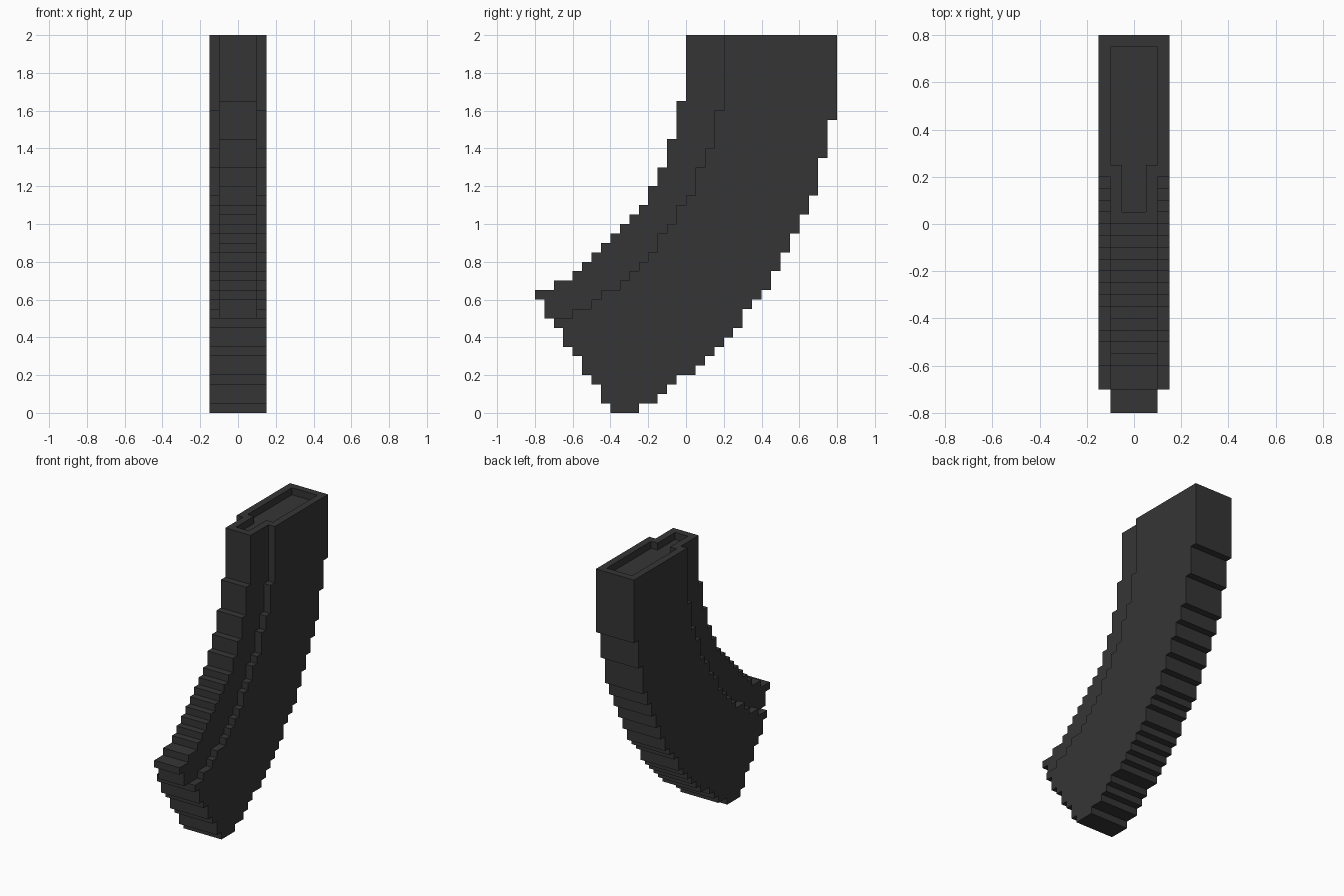
import bpy
import bmesh

if "Cube" in bpy.data.objects:
    bpy.data.objects.remove(bpy.data.objects["Cube"], do_unlink=True)

U = 0.05  # block size: every step below is a whole number of blocks

charcoal = bpy.data.materials.new("charcoal")
charcoal.use_nodes = True
COLOUR = (0.036, 0.036, 0.036, 1.0)
charcoal.diffuse_color = COLOUR
charcoal.node_tree.nodes["Principled BSDF"].inputs["Base Color"].default_value = COLOUR


def stairs(z, steps):
    """Staircase edge going up from z; each step is (top z, y)."""
    points = []
    for top, y in steps:
        points += [(y, z), (y, top)]
        z = top
    return points


def prism(name, corners, direction):
    """Solid made by pushing a closed outline along a direction (in blocks)."""
    bm = bmesh.new()
    face = bm.faces.new([bm.verts.new([c * U for c in p]) for p in corners])
    grown = bmesh.ops.extrude_face_region(bm, geom=[face])
    moved = [v for v in grown["geom"] if isinstance(v, bmesh.types.BMVert)]
    bmesh.ops.translate(bm, verts=moved, vec=[c * U for c in direction])
    bmesh.ops.recalc_face_normals(bm, faces=bm.faces)
    mesh = bpy.data.meshes.new(name)
    bm.to_mesh(mesh)
    bm.free()
    mesh.materials.append(charcoal)
    obj = bpy.data.objects.new(name, mesh)
    bpy.context.collection.objects.link(obj)
    return obj


def side_prism(name, front, back, half_width):
    """Side outline between two staircases, centred on x = 0."""
    outline = front + back[::-1]
    return prism(name, [(-half_width, y, z) for y, z in outline],
                 (2 * half_width, 0, 0))


# Stepped edges of the curve: (top z, y) in blocks
foot_front = [(1, -8), (3, -9), (4, -10), (6, -11), (7, -12), (9, -13), (10, -14)]
body_front = [(11, -12), (12, -10), (13, -9), (14, -7), (15, -6), (16, -5),
              (17, -4), (19, -3), (20, -2), (22, -1), (23, 0), (26, 1),
              (28, 2), (32, 3), (40, 4)]
body_back = [(1, -5), (2, -3), (3, -2), (4, -1), (5, 1), (6, 2), (7, 3), (8, 4),
             (9, 5), (11, 6), (12, 7), (13, 8), (15, 9), (17, 10), (19, 11),
             (21, 12), (23, 13), (27, 14), (31, 15), (40, 16)]
spine_front = [(12, -15), (13, -16), (14, -14), (15, -12), (16, -11), (17, -10),
               (18, -9), (19, -8), (20, -7), (21, -6), (22, -5), (24, -4),
               (26, -3), (29, -2), (33, -1), (40, 0)]

# Wide curved body, and the narrower spine along its inner curve
body = side_prism("curved_body", stairs(0, foot_front + body_front),
                  stairs(0, body_back), 3)
spine = side_prism("front_spine", stairs(10, spine_front),
                   stairs(10, body_front), 2)

# Shallow keyhole-shaped recess in the top of both parts
half = [(1, 1), (1, 5), (2, 5), (2, 15)]
keyhole = half + [(-x, y) for x, y in reversed(half)]
cutter = prism("recess_cutter", [(x, y, 39) for x, y in keyhole], (0, 0, 2))
cutter.hide_render = True

for part in (body, spine):
    cut = part.modifiers.new("recess", "BOOLEAN")
    cut.operation = "DIFFERENCE"
    cut.solver = "EXACT"
    cut.object = cutter

# Apply the cuts, then drop the cutter
bpy.context.view_layer.update()
depsgraph = bpy.context.evaluated_depsgraph_get()
results = [(p, bpy.data.meshes.new_from_object(p.evaluated_get(depsgraph)))
           for p in (body, spine)]
for part, mesh in results:
    part.modifiers.clear()
    part.data = mesh
    mesh.name = part.name
bpy.data.objects.remove(cutter, do_unlink=True)
